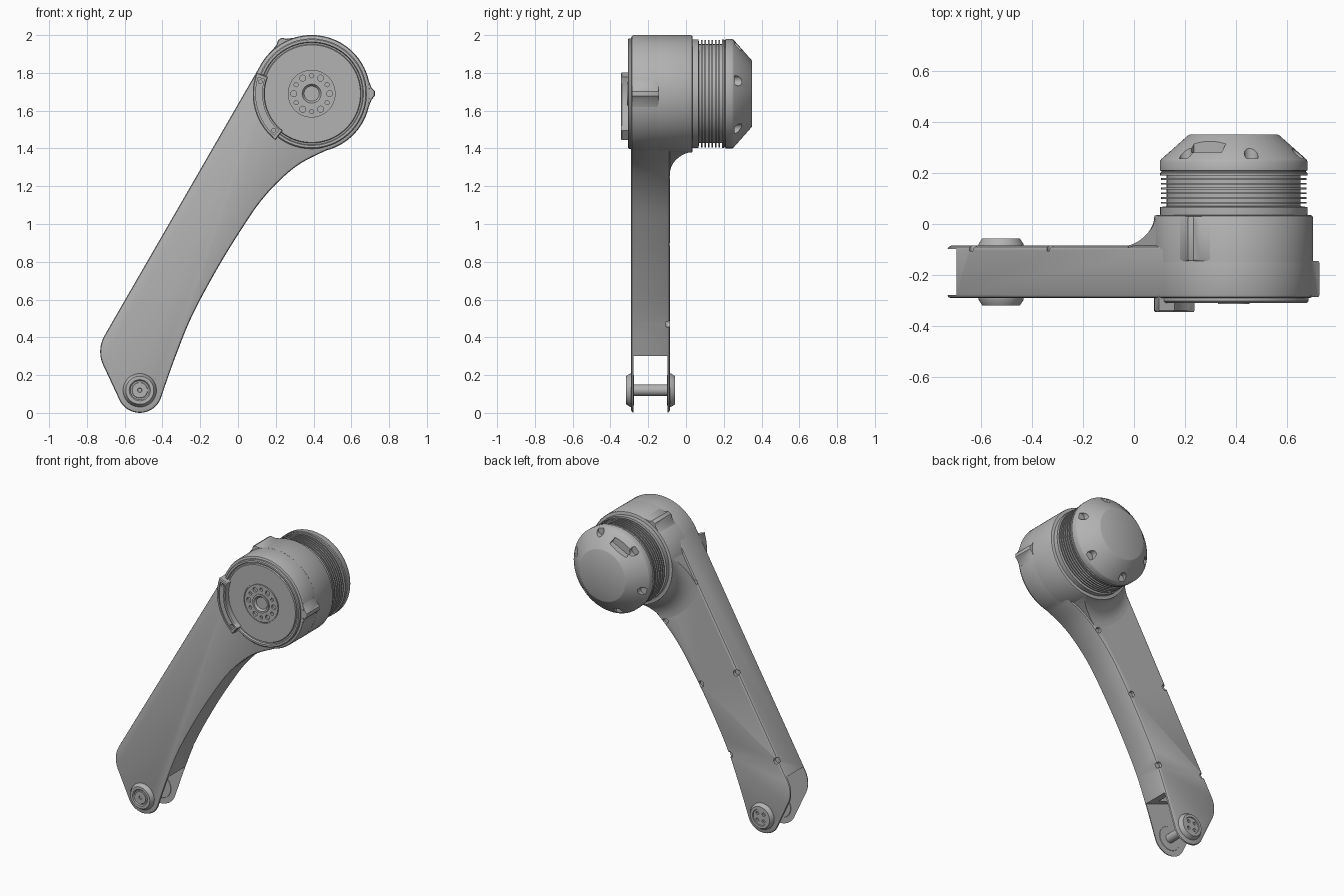
import bpy, bmesh
from math import sin, cos, pi, radians
from mathutils import Matrix, Vector

cube = bpy.data.objects.get("Cube")
if cube:
    bpy.data.objects.remove(cube, do_unlink=True)

grey = bpy.data.materials.new("machined grey")
grey.use_nodes = True
COLOUR = (0.45, 0.45, 0.45, 1)
grey.diffuse_color = COLOUR
grey.node_tree.nodes["Principled BSDF"].inputs["Base Color"].default_value = COLOUR

HUB = (0.39, 1.69)
PIN = (-0.52, 0.12)
MID_Y = -0.1875
parts = []


def finish(name, bm, keep=True):
    bmesh.ops.recalc_face_normals(bm, faces=bm.faces[:])
    mesh = bpy.data.meshes.new(name)
    bm.to_mesh(mesh)
    bm.free()
    ob = bpy.data.objects.new(name, mesh)
    bpy.context.scene.collection.objects.link(ob)
    if keep:
        parts.append(ob)
    return ob


def arc(centre, r, a0, a1, n):
    angles = [radians(a0 + (a1 - a0) * i / n) for i in range(n + 1)]
    return [(centre[0] + r * cos(a), centre[1] + r * sin(a)) for a in angles]


def smooth_path(pts, n=5):
    """Catmull-Rom curve through the points."""
    p = [Vector(q) for q in [pts[0]] + pts + [pts[-1]]]
    out = []
    for a, b, c, d in zip(p, p[1:], p[2:], p[3:]):
        for i in range(n):
            t = i / n
            v = (2 * b + (c - a) * t + (2 * a - 5 * b + 4 * c - d) * t ** 2
                 + (3 * b - a - 3 * c + d) * t ** 3) / 2
            out.append((v.x, v.y))
    return out + [pts[-1]]


def inset(pts, d):
    """Move a counter-clockwise outline inwards by d."""
    out = []
    for i, p in enumerate(pts):
        q, r = pts[i - 1], pts[(i + 1) % len(pts)]
        t = Vector((r[0] - q[0], r[1] - q[1])).normalized()
        out.append((p[0] - t.y * d, p[1] + t.x * d))
    return out


def prism(name, pts, layers, keep=True):
    """Stack copies of an x-z outline along y; layers are (inset, y)."""
    bm = bmesh.new()
    loops = [[bm.verts.new((x, y, z)) for x, z in inset(pts, d)] for d, y in layers]
    for a, b in zip(loops, loops[1:]):
        for i in range(len(a)):
            bm.faces.new((a[i - 1], a[i], b[i], b[i - 1]))
    bm.faces.new(loops[0])
    bm.faces.new(loops[-1])
    return finish(name, bm, keep)


def lathe(name, centre, profile, steps=96, keep=True):
    """Spin an (r, y) profile around a y axis through the centre."""
    bm = bmesh.new()
    vs = [bm.verts.new((centre[0] + r, y, centre[1])) for r, y in profile]
    es = [bm.edges.new(pair) for pair in zip(vs, vs[1:])]
    bmesh.ops.spin(bm, geom=vs + es, cent=(centre[0], 0, centre[1]), axis=(0, 1, 0),
                   angle=2 * pi, steps=steps)
    bmesh.ops.remove_doubles(bm, verts=bm.verts[:], dist=1e-5)
    return finish(name, bm, keep)


def rods(name, spots, r, y0, y1, keep=False):
    bm = bmesh.new()
    for x, z in spots:
        m = Matrix.Translation((x, (y0 + y1) / 2, z)) @ Matrix.Rotation(pi / 2, 4, 'X')
        bmesh.ops.create_cone(bm, cap_ends=True, segments=20, radius1=r, radius2=r,
                              depth=abs(y1 - y0), matrix=m)
    return finish(name, bm, keep)


def boolean(ob, tool, operation='DIFFERENCE'):
    mod = ob.modifiers.new("cut", 'BOOLEAN')
    mod.object, mod.operation, mod.solver = tool, operation, 'EXACT'
    graph = bpy.context.evaluated_depsgraph_get()
    graph.update()
    mesh = bpy.data.meshes.new_from_object(ob.evaluated_get(graph))
    ob.modifiers.clear()
    ob.data = mesh
    bpy.data.objects.remove(tool, do_unlink=True)


# Arm: one outline around hub, heel corner, pin end and the curved inner edge
inner_edge = smooth_path([(-0.41, 0.073), (-0.33, 0.30), (-0.24, 0.52), (-0.1, 0.78),
                          (0.03, 0.99), (0.12, 1.12), (0.22, 1.23), (0.33, 1.32),
                          (0.47, 1.391)])
outline = (arc(HUB, 0.31, -75, 150, 60)[1:] + arc((-0.56, 0.324), 0.17, 150, 209, 12)
           + arc(PIN, 0.12, 209, 337, 20)[:-1] + inner_edge)
arm = prism("arm", outline, [(0.014, -0.29), (0.004, -0.286), (0, -0.276),
                             (0, -0.1), (0.004, -0.09), (0.014, -0.085)])

# Open fork at the pin end, with a recess in the web
fork = [(-0.9, 0.503), (-0.9, -0.1), (-0.2, -0.1), (-0.2, 0.254)]
boolean(arm, prism("fork_cutter", fork, [(0, -0.277), (0, -0.098)], False))
recess = [(-0.62, 0.3), (-0.42, 0.25), (-0.38, 0.38), (-0.58, 0.46)]
boolean(arm, prism("recess_cutter", recess, [(0, -0.235), (0, -0.14)], False))

# Screw pockets along both back edges
pockets = [(-0.625, 0.525), (-0.32, 1.045), (-0.005, 1.58),
           (-0.275, 0.475), (-0.055, 0.90), (0.215, 1.26)]
boolean(arm, rods("pocket_cutter", pockets, 0.02, -0.105, -0.05))

# Flared blend between the arm and the motor housing
flare = [(0, -0.12), (0.45, -0.12)]
for i in range(11):
    t = pi / 2 * (1 - i / 10)
    flare.append((0.45 - 0.14 * cos(t), 0.034 - 0.119 * sin(t)))
blend = lathe("housing_blend", HUB, flare + [(0, 0.034)])
boolean(blend, prism("blend_limit", outline, [(0.0145, -0.2), (0.0145, 0.1)], False),
        'INTERSECT')

# Housing drum and its two outside lugs
lathe("motor_housing", HUB, [(0, -0.15), (0.3105, -0.15), (0.3105, 0.025),
                             (0.307, 0.032), (0.3, 0.035), (0, 0.035)])
lug = [(0.25, -0.08), (0.302, -0.07), (0.318, -0.03), (0.335, -0.012),
       (0.335, 0.012), (0.318, 0.03), (0.302, 0.07), (0.25, 0.08)]
for name, deg, y0, y1 in (("side_lug", 0, -0.285, -0.145), ("top_lug", 120, -0.145, 0.03)):
    c, s = cos(radians(deg)), sin(radians(deg))
    pts = [(HUB[0] + r * c - t * s, HUB[1] + r * s + t * c) for r, t in lug]
    prism(name, pts, [(0.004, y0), (0, y0 + 0.006), (0, y1 - 0.006), (0.004, y1)])

# Front cover with a bolt circle
cover = lathe("front_cover", HUB, [
    (0, -0.27), (0.292, -0.27), (0.292, -0.302), (0.286, -0.308), (0.274, -0.308),
    (0.27, -0.296), (0.262, -0.296), (0.258, -0.304), (0.132, -0.304), (0.132, -0.298),
    (0.126, -0.298), (0.126, -0.306), (0.062, -0.306), (0.062, -0.313), (0.05, -0.313),
    (0.04, -0.3), (0, -0.3)])
boolean(cover, rods("bolt_cutter", arc(HUB, 0.095, 0, 330, 11)[::2], 0.016, -0.292, -0.33))
boolean(cover, rods("dowel_cutter", arc(HUB, 0.095, 30, 360, 11)[::2], 0.011, -0.292, -0.33))


# Curved stop on the front rim
def band(r0, r1, a0, a1):
    return arc(HUB, r1, a0, a1, 16) + arc(HUB, r0, a1, a0, 16)


stop = prism("curved_stop", band(0.248, 0.312, 159, 232),
             [(0, -0.28), (0, -0.339), (0.005, -0.345)])
boolean(stop, prism("stop_groove", band(0.262, 0.296, 163, 228),
                    [(0, -0.337), (0, -0.36)], False))
boolean(stop, rods("stop_holes", arc(HUB, 0.279, 167, 224, 1), 0.01, -0.32, -0.36))

# Finned motor with a tapered back cap
profile = [(0, 0), (0.285, 0), (0.288, 0.04), (0.288, 0.066), (0.262, 0.07)]
for i in range(6):
    y = 0.08 + 0.0185 * i
    profile += [(0.262, y), (0.284, y), (0.284, y + 0.007), (0.262, y + 0.007)]
profile += [(0.262, 0.19), (0.288, 0.19), (0.288, 0.2), (0.283, 0.203), (0.283, 0.207),
            (0.289, 0.21), (0.289, 0.245), (0.284, 0.253), (0.178, 0.347),
            (0.172, 0.35), (0, 0.35)]
motor = lathe("finned_motor", HUB, profile)
boolean(motor, rods("scoop_cutter", arc(HUB, 0.263, 15, 315, 5), 0.027, 0.256, 0.4))

# Connector window in the cap
bm = bmesh.new()
a = radians(117)
place = (Matrix.Translation((HUB[0] + 0.232 * cos(a), 0.33, HUB[1] + 0.232 * sin(a)))
         @ Matrix.Rotation(-a, 4, 'Y') @ Matrix.Diagonal((0.055, 0.1, 0.14, 1)))
bmesh.ops.create_cube(bm, size=1, matrix=place)
boolean(motor, finish("window_cutter", bm, False))

# Pin shaft with a boss on each fork plate
lathe("pin_shaft", PIN, [(0, -0.295), (0.03, -0.295), (0.03, -0.08), (0, -0.08)], 32)
front = [(0, -0.275), (0.08, -0.275), (0.089, -0.288), (0.087, -0.298), (0.074, -0.318),
         (0.056, -0.318), (0.05, -0.311), (0.042, -0.311), (0.04, -0.314),
         (0.012, -0.314), (0.01, -0.308), (0, -0.308)]
lathe("front_boss", PIN, front, 48)
back = front[:6] + [(0.054, -0.312), (0, -0.312)]
back_boss = lathe("back_boss", PIN, [(r, 2 * MID_Y - y) for r, y in back], 48)
boolean(back_boss, rods("boss_holes", arc(PIN, 0.033, 45, 315, 3), 0.011, -0.075, -0.04))

# Material and shading
bpy.ops.object.select_all(action='DESELECT')
for ob in parts:
    ob.data.materials.clear()
    ob.data.materials.append(grey)
    ob.select_set(True)
bpy.context.view_layer.objects.active = parts[0]
bpy.ops.object.shade_smooth_by_angle(angle=radians(32))
